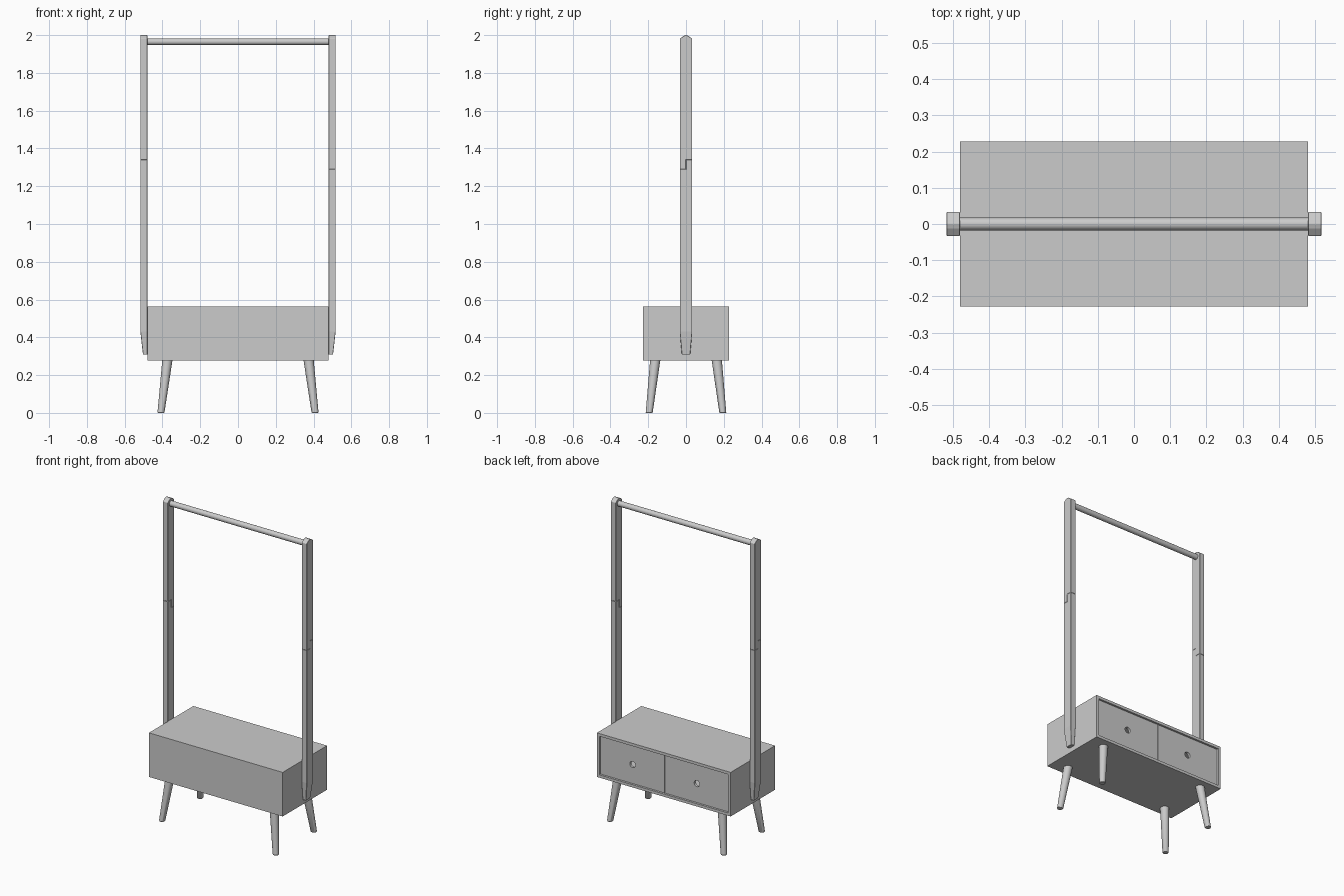
import bpy, bmesh, math
from mathutils import Vector

if "Cube" in bpy.data.objects:
    bpy.data.objects.remove(bpy.data.objects["Cube"])


def finish(name, bm, smooth=False, bevel=0.0):
    bmesh.ops.recalc_face_normals(bm, faces=bm.faces)
    me = bpy.data.meshes.new(name)
    bm.to_mesh(me)
    bm.free()
    ob = bpy.data.objects.new(name, me)
    bpy.context.collection.objects.link(ob)
    if bevel:
        m = ob.modifiers.new("edge_bevel", 'BEVEL')
        m.width, m.segments = bevel, 1
        m.limit_method, m.angle_limit = 'ANGLE', math.radians(30)
    if smooth:
        bpy.ops.object.select_all(action='DESELECT')
        bpy.context.view_layer.objects.active = ob
        ob.select_set(True)
        bpy.ops.object.shade_smooth_by_angle(angle=math.radians(35))
    return ob


def add_box(bm, lo, hi):
    vs = bmesh.ops.create_cube(bm, size=1)["verts"]
    for v in vs:
        v.co = Vector(((lo[i] + hi[i]) / 2 + v.co[i] * (hi[i] - lo[i]) for i in range(3)))


def rings(name, sections, axis='z', n=32):
    # loft circles (centre, radius) into a capped tube
    bm = bmesh.new()
    loops = []
    for c, r in sections:
        loop = []
        for k in range(n):
            a, b = r * math.cos(2 * math.pi * k / n), r * math.sin(2 * math.pi * k / n)
            off = {'z': (a, b, 0), 'x': (0, a, b), 'y': (a, 0, b)}[axis]
            loop.append(bm.verts.new(Vector(c) + Vector(off)))
        loops.append(loop)
    for p, q in zip(loops, loops[1:]):
        for k in range(n):
            bm.faces.new((p[k], p[(k + 1) % n], q[(k + 1) % n], q[k]))
    bm.faces.new(loops[0])
    bm.faces.new(loops[-1])
    return finish(name, bm, smooth=True)


def cut(ob, cutter):
    m = ob.modifiers.new("cut", 'BOOLEAN')
    m.operation, m.solver, m.object = 'DIFFERENCE', 'EXACT', cutter
    cutter.hide_render = True
    cutter.hide_set(True)


X, Y, Z0, Z1, T = 0.48, 0.2275, 0.278, 0.564, 0.018

# cabinet carcass, open toward +y
bm = bmesh.new()
add_box(bm, (-X, -Y, Z0), (X, Y, Z1))
cabinet = finish("cabinet", bm)
bm = bmesh.new()
add_box(bm, (-X + T, -Y + T, Z0 + T), (X - T, Y + 0.05, Z1 - T))
cut(cabinet, finish("cabinet_cutter", bm))

# two drawers with round finger holes
G, F = 0.002, Y - 0.01
for side, s in (("left", -1), ("right", 1)):
    a, b = sorted((s * G, s * (X - T - G)))
    zl, zh = Z0 + T + G, Z1 - T - G
    mid = (a + b) / 2
    bm = bmesh.new()
    add_box(bm, (a, F - 0.016, zl), (b, F, zh))
    front = finish(side + "_drawer_front", bm)
    cut(front, rings(side + "_finger_hole_cutter",
                     [((mid, F - 0.05, 0.421), 0.02), ((mid, F + 0.05, 0.421), 0.02)], 'y'))
    bm = bmesh.new()
    ya, yb, ztop, w = -Y + 0.03, F - 0.016, zh - 0.03, 0.012
    add_box(bm, (a, ya, zl), (b, yb, zl + 0.008))
    add_box(bm, (a, ya, zl + 0.008), (a + w, yb, ztop))
    add_box(bm, (b - w, ya, zl + 0.008), (b, yb, ztop))
    add_box(bm, (a + w, ya, zl + 0.008), (b - w, ya + w, ztop))
    finish(side + "_drawer_tray", bm)

# splayed tapered legs
for sx in (-1, 1):
    for sy in (-1, 1):
        def at(t):
            return (sx * (0.408 - 0.034 * t), sy * (0.195 - 0.032 * t), Z0 * t)
        name = ("back" if sy > 0 else "front") + ("_right_leg" if sx > 0 else "_left_leg")
        rings(name, [(at(0), 0.016), (at(0.012), 0.0185), (at(1), 0.027)])

# posts: upper and lower halves meeting in a stepped lap joint
W, PX0, PX1, JA, JB = 0.033, 0.48, 0.517, 1.29, 1.34
lower = [(-0.022, 0.308), (0.022, 0.308), (W, 0.43), (W, JB), (0, JB), (0, JA), (-W, JA), (-W, 0.43)]
upper = [(-W, JA), (0, JA), (0, JB), (W, JB), (W, 1.981), (0.012, 1.996),
         (0, 2.0), (-0.012, 1.996), (-W, 1.981)]


def post(name, profile, s):
    # the left post is the right one turned half round
    bm = bmesh.new()
    vs = [bm.verts.new((PX0, y, z)) for y, z in profile]
    face = bm.faces.new(vs)
    ext = bmesh.ops.extrude_face_region(bm, geom=[face])["geom"]
    bmesh.ops.translate(bm, vec=(PX1 - PX0, 0, 0),
                        verts=[g for g in ext if isinstance(g, bmesh.types.BMVert)])
    # foot taper on the outer face
    bmesh.ops.bisect_plane(bm, geom=bm.verts[:] + bm.edges[:] + bm.faces[:],
                           plane_co=(0, 0, 0.43), plane_no=(0, 0, 1), dist=1e-5)
    for v in bm.verts:
        if v.co.z < 0.4 and v.co.x > 0.5:
            v.co.x = 0.503
        v.co.x *= s
        v.co.y *= s
    finish(name, bm, bevel=0.0015)


for side, s in (("left", -1), ("right", 1)):
    post(side + "_lower_post", lower, s)
    post(side + "_upper_post", upper, s)

# hanging rail
rings("hanging_rail", [((-0.485, 0, 1.965), 0.0175), ((0.485, 0, 1.965), 0.0175)], 'x')
